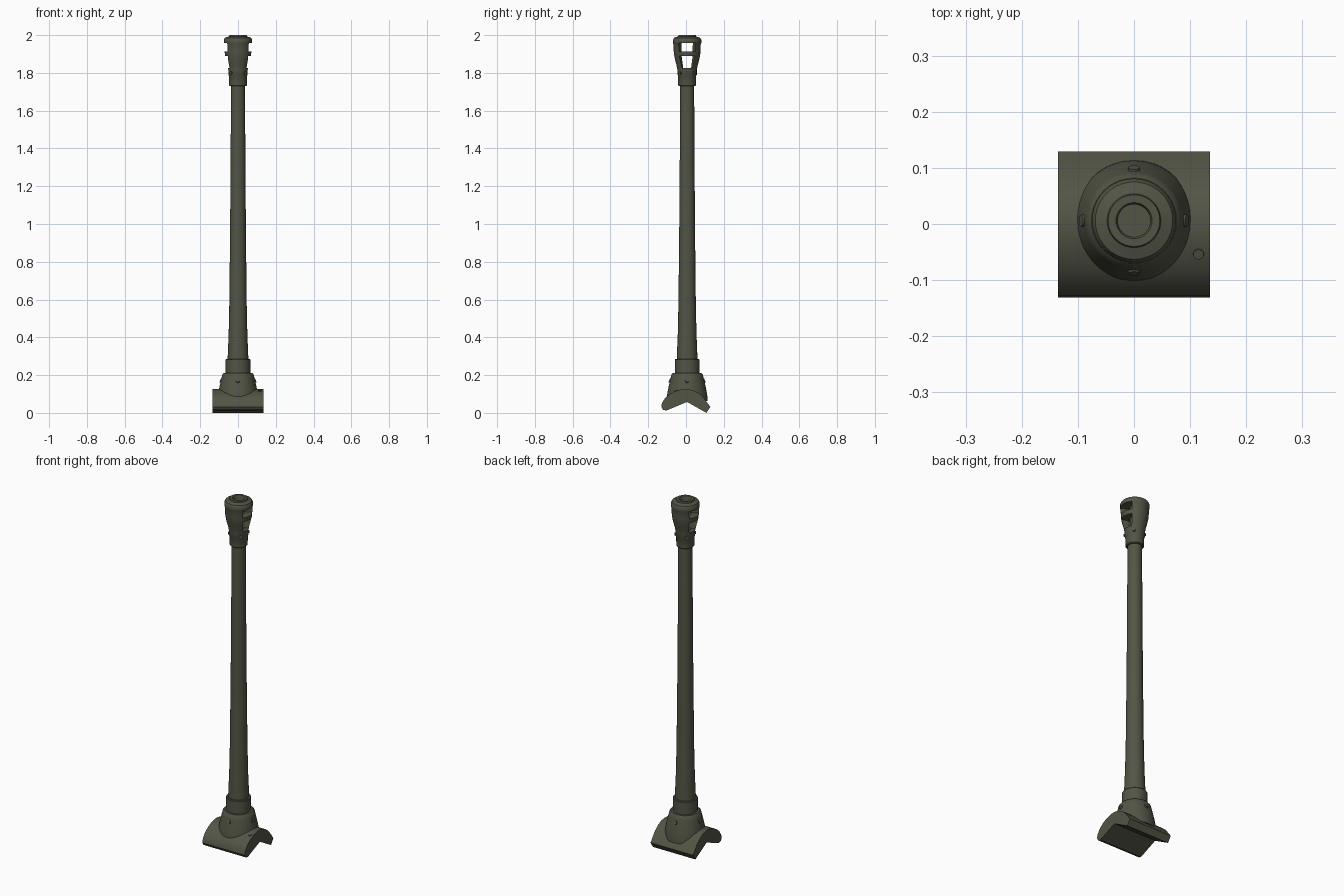
import bpy, bmesh, math
from mathutils import Vector, Matrix

cube = bpy.data.objects.get("Cube")
if cube:
    bpy.data.objects.remove(cube, do_unlink=True)

AXIS_Y = 0.006

olive = bpy.data.materials.new("dark olive paint")
olive.use_nodes = True
colour = (0.085, 0.09, 0.06, 1)
olive.diffuse_color = colour
olive.node_tree.nodes["Principled BSDF"].inputs["Base Color"].default_value = colour


def finish(name, bm, smooth=True):
    bmesh.ops.recalc_face_normals(bm, faces=bm.faces[:])
    mesh = bpy.data.meshes.new(name)
    bm.to_mesh(mesh)
    bm.free()
    mesh.materials.append(olive)
    obj = bpy.data.objects.new(name, mesh)
    bpy.context.collection.objects.link(obj)
    if smooth:
        shade(obj)
    return obj


def shade(obj):
    bpy.ops.object.select_all(action='DESELECT')
    obj.select_set(True)
    bpy.context.view_layer.objects.active = obj
    bpy.ops.object.shade_smooth_by_angle(angle=math.radians(32))


def lathe(name, profile, sides=40):
    """Closed solid of revolution about the barrel axis from (radius, z) points."""
    bm = bmesh.new()
    rings = []
    for r, z in profile:
        rings.append([bm.verts.new((r * math.cos(a), AXIS_Y + r * math.sin(a), z))
                      for a in (math.tau * i / sides for i in range(sides))])
    for low, high in zip(rings, rings[1:]):
        for i in range(sides):
            j = (i + 1) % sides
            bm.faces.new((low[i], low[j], high[j], high[i]))
    bm.faces.new(rings[0])
    bm.faces.new(rings[-1])
    return finish(name, bm)


def bolt(name, position, direction, radius, depth):
    bm = bmesh.new()
    turn = Vector(direction).to_track_quat('Z', 'Y').to_matrix().to_4x4()
    bmesh.ops.create_cone(bm, cap_ends=True, segments=16, radius1=radius,
                          radius2=radius * 0.85, depth=depth,
                          matrix=Matrix.Translation(position) @ turn)
    return finish(name, bm)


def window_cutter(side, z_low, z_high, half_low, half_high):
    """Side port that flares outward from the bore."""
    bm = bmesh.new()
    rows = []
    for x, flare in ((0, 1), (0.025, 1), (0.09, 2.05)):
        rows.append([bm.verts.new((side * x, AXIS_Y + s * h * flare, z)) for s, h, z in
                     ((-1, half_low, z_low), (1, half_low, z_low),
                      (1, half_high, z_high), (-1, half_high, z_high))])
    for a, b in zip(rows, rows[1:]):
        for i in range(4):
            j = (i + 1) % 4
            bm.faces.new((a[i], a[j], b[j], b[i]))
    bm.faces.new(rows[0])
    bm.faces.new(rows[-1])
    return finish("port_cutter", bm, False)


def cut(obj, cutter):
    mod = obj.modifiers.new("cut", 'BOOLEAN')
    mod.operation, mod.solver, mod.object = 'DIFFERENCE', 'EXACT', cutter
    bpy.context.view_layer.objects.active = obj
    bpy.ops.object.modifier_apply(modifier=mod.name)
    bpy.data.objects.remove(cutter, do_unlink=True)


# Barrel tube, flaring towards the base
lathe("barrel", [(0.055, 0.25), (0.055, 0.285), (0.0495, 0.42), (0.046, 0.58),
                 (0.042, 0.95), (0.039, 1.35), (0.037, 1.76)])

# Muzzle brake with bore and two ports on each side
brake = lathe("muzzle_brake", [
    (0.043, 1.73), (0.047, 1.734), (0.048, 1.785), (0.051, 1.79), (0.051, 1.815),
    (0.056, 1.84), (0.064, 1.87), (0.069, 1.895), (0.071, 1.915), (0.072, 1.95),
    (0.075, 1.958), (0.075, 1.975), (0.069, 1.986), (0.048, 1.993), (0.046, 2.0)])
cut(brake, lathe("bore_cutter", [(0.029, 1.78), (0.029, 1.993), (0.034, 2.004)], 32))
for side in (-1, 1):
    cut(brake, window_cutter(side, 1.914, 1.957, 0.029, 0.03))
    cut(brake, window_cutter(side, 1.826, 1.889, 0.021, 0.029))
shade(brake)

# Collar and flared mantle at the base
lathe("barrel_collar", [(0.065, 0.19), (0.065, 0.282), (0.062, 0.286)])
lathe("mantle_cone", [(0.108, 0.062), (0.107, 0.09), (0.101, 0.125), (0.092, 0.165),
                      (0.087, 0.185), (0.083, 0.203), (0.076, 0.211), (0.06, 0.212)])

# Curved saddle plate with a V-shaped underside
section = [(-0.105, 0.012), (-0.122, 0.017), (-0.131, 0.032), (-0.128, 0.05),
           (-0.112, 0.077), (-0.085, 0.1), (-0.055, 0.116), (-0.025, 0.125),
           (0.005, 0.127), (0.035, 0.121), (0.063, 0.107), (0.088, 0.086),
           (0.11, 0.058), (0.129, 0.032), (0.108, 0.0), (0.006, 0.058)]
bm = bmesh.new()
base = bm.faces.new([bm.verts.new((-0.135, y, z)) for y, z in section])
grown = bmesh.ops.extrude_face_region(bm, geom=[base], use_keep_orig=True)
bmesh.ops.translate(bm, vec=(0.27, 0, 0),
                    verts=[v for v in grown["geom"] if isinstance(v, bmesh.types.BMVert)])
finish("saddle_plate", bm)

# Bolts around the mantle and the brake collar
for i in range(4):
    a = math.tau * i / 4
    out = Vector((math.cos(a), math.sin(a), 0))
    centre = Vector((0, AXIS_Y, 0))
    bolt("mantle_bolt", centre + out * 0.09 + Vector((0, 0, 0.17)),
         out + Vector((0, 0, 0.4)), 0.012, 0.01)
    b = a + math.tau / 8
    out = Vector((math.cos(b), math.sin(b), 0))
    bolt("brake_bolt", centre + out * 0.05 + Vector((0, 0, 1.8)), out, 0.009, 0.012)

# Small sight plug on the saddle
bolt("sight_plug", (0.115, -0.053, 0.114), (0, -0.3, 1), 0.011, 0.01)
